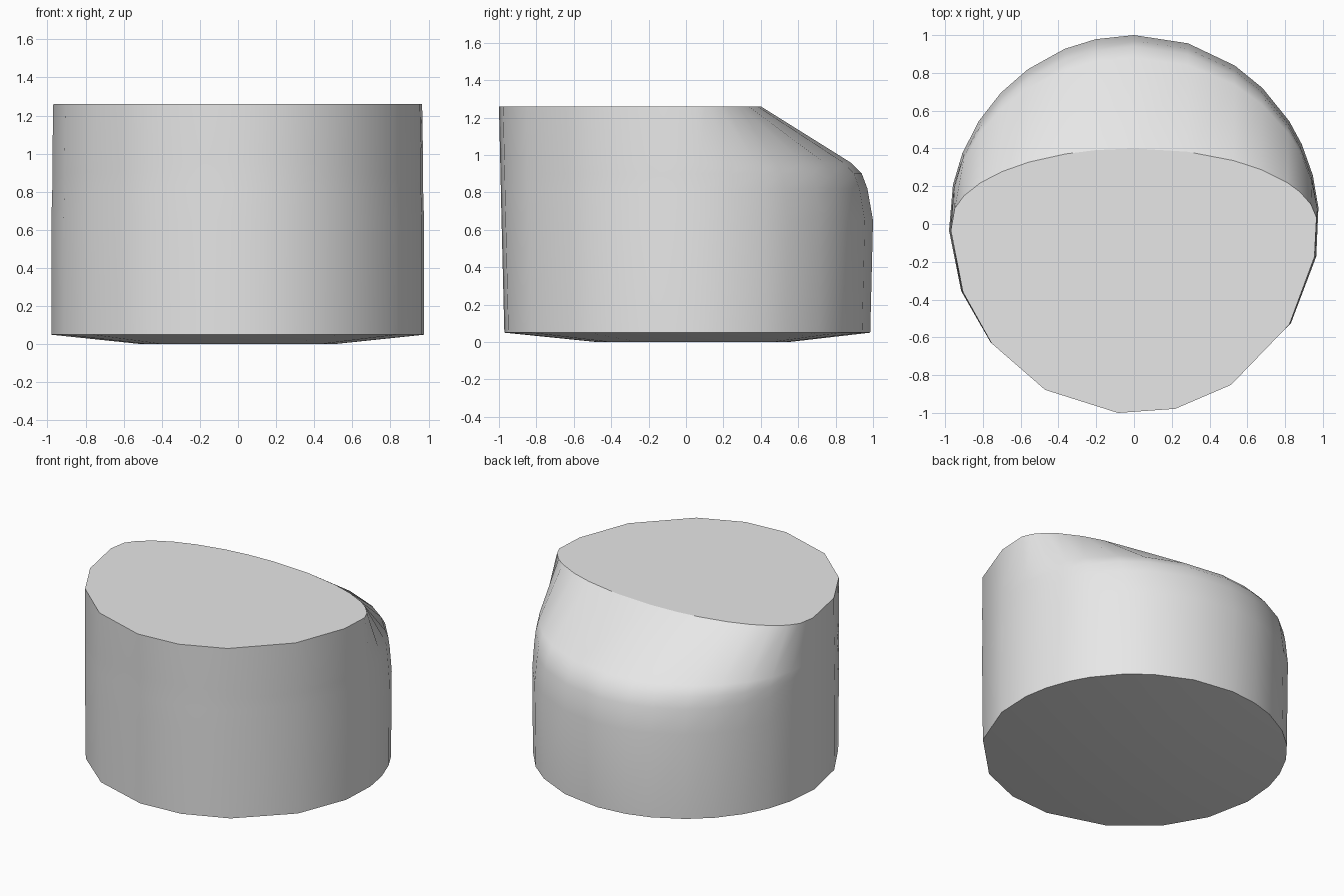
import bpy, bmesh
from math import sin, cos, radians

cube = bpy.data.objects.get("Cube")
if cube:
    bpy.data.objects.remove(cube)

grey = bpy.data.materials.new("light grey")
grey.use_nodes = True
colour = (0.8, 0.8, 0.8, 1)
grey.diffuse_color = colour
grey.node_tree.nodes["Principled BSDF"].inputs["Base Color"].default_value = colour

# Uneven corner directions around the drum
ANGLES = [5, 15, 25, 33, 46, 57, 73, 90, 102, 112, 125, 136, 147, 158, 168,
          182, 201, 219, 241, 265, 283, 302, 328, 350]

# Rings: height, half width, front depth, back depth
RINGS = [(0, 0.5, 0.48, 0.55),
         (0.05, 0.98, 0.975, 0.985),
         (0.65, 0.98, 0.99, 1.0),
         (0.82, 0.975, 0.994, 0.97),
         (0.90, 0.975, 0.995, 0.94),
         (0.96, 0.975, 0.997, 0.88),
         (1.26, 0.97, 1.004, 0.40)]


def ring(bm, z, width, front, back):
    verts = []
    for a in ANGLES:
        s = sin(radians(a))
        verts.append(bm.verts.new((width * cos(radians(a)), s * (back if s > 0 else front), z)))
    return verts


# Drum body with the back sloping into the flat top
bm = bmesh.new()
loops = [ring(bm, *r) for r in RINGS]
n = len(ANGLES)
for low, high in zip(loops, loops[1:]):
    for i in range(n):
        j = (i + 1) % n
        bm.faces.new((low[i], low[j], high[j], high[i]))

# Flat base and top
bm.faces.new(loops[0][::-1])
bm.faces.new(loops[-1])
bmesh.ops.recalc_face_normals(bm, faces=bm.faces)

mesh = bpy.data.meshes.new("drum_body")
bm.to_mesh(mesh)
bm.free()
mesh.materials.append(grey)
drum = bpy.data.objects.new("drum_body", mesh)
bpy.context.collection.objects.link(drum)

# Smooth wall, crisp rims
bpy.ops.object.select_all(action='DESELECT')
drum.select_set(True)
bpy.context.view_layer.objects.active = drum
bpy.ops.object.shade_smooth_by_angle(angle=radians(30))
